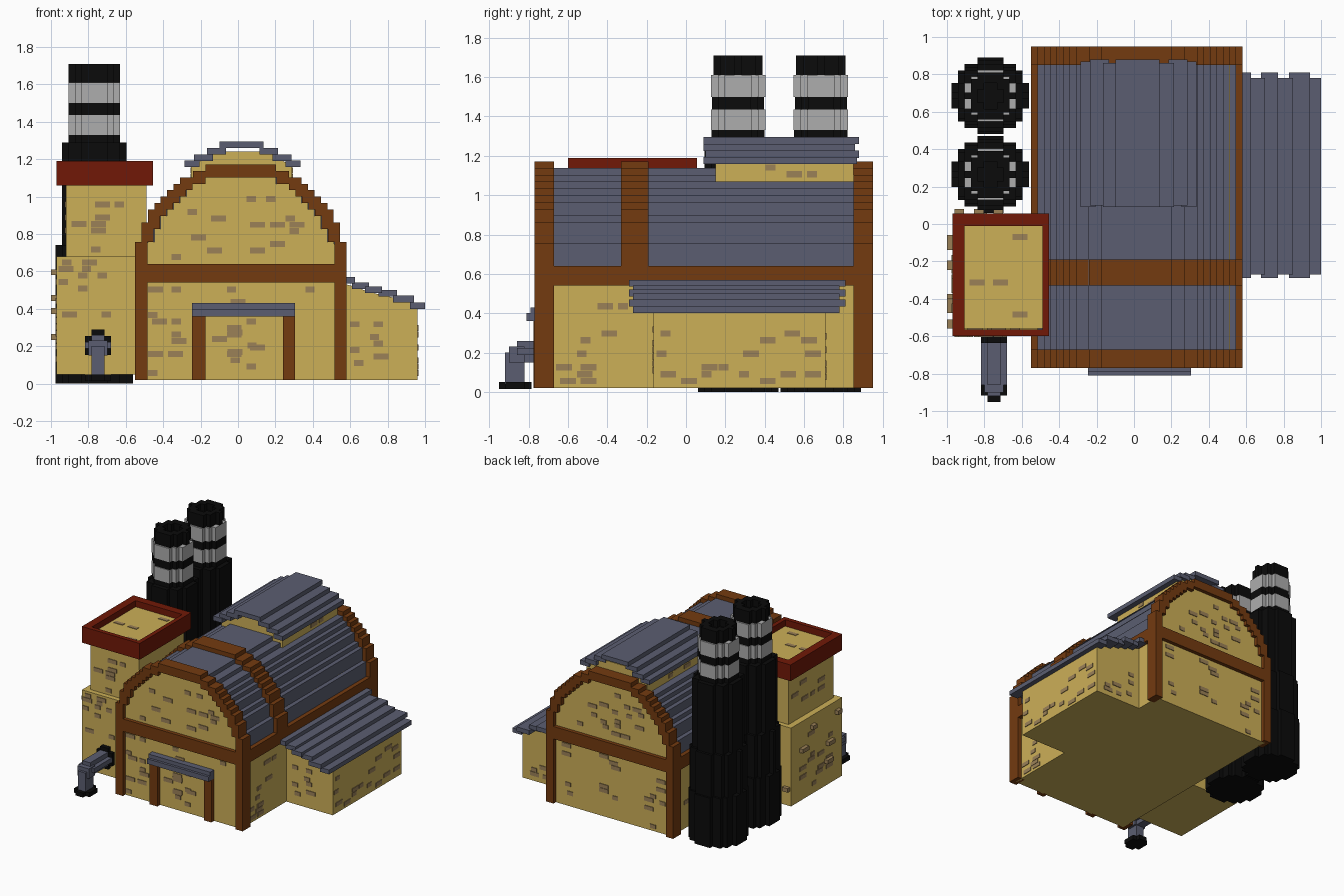
import bpy, bmesh, math, random

if "Cube" in bpy.data.objects:
    bpy.data.objects.remove(bpy.data.objects["Cube"])
random.seed(4)
S = 0.0345          # block size of the stepped curves
CX = 0.015          # centre line of the hall


def mat(name, hexcol):
    m = bpy.data.materials.new(name)
    m.diffuse_color = [(int(hexcol[i:i + 2], 16) / 255) ** 2.2 for i in (0, 2, 4)] + [1]
    m.use_nodes = True
    m.node_tree.nodes["Principled BSDF"].inputs["Base Color"].default_value = m.diffuse_color
    return m


YEL, BRK = mat("sand_wall", "CBAE58"), mat("worn_brick", "9A8058")
BRN, GRY = mat("wood", "733D17"), mat("slate", "5B5E70")
RED, BLK, LGT = mat("red", "701F10"), mat("soot", "131313"), mat("pale_band", "ACACAC")


def finish(name, bm, m):
    bmesh.ops.recalc_face_normals(bm, faces=bm.faces)
    me = bpy.data.meshes.new(name)
    bm.to_mesh(me)
    bm.free()
    me.materials.append(m)
    ob = bpy.data.objects.new(name, me)
    bpy.context.collection.objects.link(ob)
    return ob


def add_prism(bm, pts, axis, a, b):
    clean = []
    for p in pts:
        if not clean or math.dist(p, clean[-1]) > 1e-5:
            clean.append(p)
    put = {'x': lambda p, t: (t, p[0], p[1]), 'y': lambda p, t: (p[0], t, p[1]),
           'z': lambda p, t: (p[0], p[1], t)}[axis]
    va = [bm.verts.new(put(p, a)) for p in clean]
    vb = [bm.verts.new(put(p, b)) for p in clean]
    bm.faces.new(va)
    bm.faces.new(vb[::-1])
    n = len(va)
    for i in range(n):
        j = (i + 1) % n
        bm.faces.new((va[i], vb[i], vb[j], va[j]))


def prism(name, pts, axis, a, b, m):
    bm = bmesh.new()
    add_prism(bm, pts, axis, a, b)
    return finish(name, bm, m)


def rect(u0, u1, v0, v1):
    return [(u0, v0), (u1, v0), (u1, v1), (u0, v1)]


def boxes(name, m, *bs):
    bm = bmesh.new()
    for x0, x1, y0, y1, z0, z1 in bs:
        add_prism(bm, rect(x0, x1, y0, y1), 'z', z0, z1)
    return finish(name, bm, m)


def height(x, r):
    return 0.62 + round(r * math.sqrt(max(0, 1 - (x / r) ** 2)) / S) * S


def arch(r):
    # stepped half circle, left to right
    n = round(2 * r / S)
    w = 2 * r / n
    pts = []
    for i in range(n):
        x = -r + i * w
        h = height(x + w / 2, r)
        pts += [(CX + x, h), (CX + x + w, h)]
    return pts


def band(r_out, r_in, z):
    return ([(CX - r_out, z)] + arch(r_out) + [(CX + r_out, z), (CX + r_in, z)]
            + arch(r_in)[::-1] + [(CX - r_in, z)])


def half_disc(r):
    n = round(2 * r / S)
    h = 2 * r / n
    pts = []
    for i in range(n):
        y = -r + i * h
        w = max(1, round(math.sqrt(r * r - (y + h / 2) ** 2) / S)) * S
        pts += [(w, y), (w, y + h)]
    return pts


def disc(r, cx, cy):
    h = half_disc(r)
    return [(cx + x, cy + y) for x, y in h + [(-x, y) for x, y in h[::-1]]]


def bricks(name, axis, plane, depth, u0, u1, v0, v1, count, ok=lambda u, v: True):
    # scattered worn bricks slightly proud of a wall
    bm = bmesh.new()
    cells = [(u0 + i * 0.105, v0 + j * S) for i in range(int((u1 - u0) / 0.105))
             for j in range(int((v1 - v0) / S))]
    random.shuffle(cells)
    cells = [c for c in cells if ok(*c)][:count]
    for u, v in cells:
        o = random.choice((0, 0.02))
        add_prism(bm, rect(u + o, u + o + random.choice((0.05, 0.08)), v, v + 0.032),
                  axis, plane, plane + depth)
    return finish(name, bm, BRK)


# Main hall: walls, stepped roof, end frames, middle rib
prism("hall_walls", [(CX - .531, .02), (CX - .531, .62)] + arch(.497)
      + [(CX + .531, .62), (CX + .531, .02)], 'y', -.74, .92, YEL)
prism("hall_roof", band(.531, .497, .6), 'y', -.67, .85, GRY)
for nm, y0, y1 in (("front_frame", -.77, -.67), ("back_frame", .85, .95)):
    prism(nm, band(.565, .5, .02), 'y', y0, y1, BRN)
prism("middle_rib", band(.565, .525, .6), 'y', -.33, -.19, BRN)
boxes("wall_beams", BRN,
      (CX - .5, CX + .5, -.77, -.73, .54, .64), (CX - .5, CX + .5, .91, .95, .54, .64),
      (CX + .52, CX + .565, -.67, .85, .54, .64), (CX - .565, CX - .52, -.67, .85, .54, .64))


def gable(u, v):
    if v < .64:
        return v < .5 and not (u < -.13 and u > -.36) and not (.12 < u < .32)
    return all(height(x - CX, .497) - .07 > v for x in (u, u + .1))


bricks("front_bricks", 'y', -.74, -.005, -.48, .51, .04, 1.1, 34, gable)
bricks("back_bricks", 'y', .92, .005, -.48, .51, .04, 1.1, 34, gable)
bricks("right_wall_bricks", 'x', CX + .531, .005, -.66, -.2, .04, .52, 10)
bricks("left_wall_bricks", 'x', CX - .531, -.005, .06, .84, .04, .52, 14)

# Doorway
boxes("door_posts", BRN, (-.245, -.175, -.775, -.73, .02, .36), (.24, .305, -.775, -.73, .02, .36))
boxes("door_canopy", GRY, (-.245, .305, -.79, -.73, .395, .43), (-.245, .305, -.81, -.73, .36, .4))
bricks("door_bricks", 'y', -.74, -.005, -.16, .22, .05, .34, 4)

# Raised ridge vent on the roof
prism("vent_walls", [(-.25, 1.02), (-.25, 1.17), (-.2, 1.19), (-.12, 1.24), (.16, 1.24),
                     (.24, 1.19), (.29, 1.17), (.29, 1.02)], 'y', .15, .85, YEL)
planks = [(-.10, .135, .09, .88, 1.26, 1.295)]
for d0, d1, y0, y1, z in ((.09, .19, .09, .86, 1.225), (.16, .26, .10, .88, 1.19),
                          (.23, .31, .09, .87, 1.158)):
    planks += [(.025 - d1, .025 - d0, y0, y1, z, z + .036), (.025 + d0, .025 + d1, y0, y1, z, z + .036)]
boxes("vent_roof_planks", GRY, *planks)
for x, d in ((-.25, -.004), (.29, .004)):
    bricks("vent_bricks", 'x', x, d, .3, .8, 1.09, 1.16, 3)

# Side annex with stepped lean-to roof
prism("annex_walls", [(.54, .02), (.54, .54), (.62, .52), (.7, .49), (.83, .46), (.93, .43),
                      (.96, .41), (.96, .02)], 'y', -.165, .71, YEL)
steps = ((.56, .625, .535), (.61, .7, .505), (.68, .77, .485), (.75, .85, .465),
         (.83, .94, .435), (.92, 1.0, .4))
boxes("annex_roof_planks", GRY, *[(x0, x1, -.29 + .02 * (i % 2), .81 - .03 * (i % 2), z, z + .035)
                                 for i, (x0, x1, z) in enumerate(steps)])
bricks("annex_side_bricks", 'x', .96, .005, -.15, .7, .04, .38, 16)
for nm, y, d in (("annex_front_bricks", -.165, -.005), ("annex_back_bricks", .71, .005)):
    bricks(nm, 'y', y, d, .6, .95, .06, .4, 7)

# Left tower with red rim
boxes("tower_base", YEL, (-.97, -.5, -.6, .05, .05, .68))
boxes("tower_top", YEL, (-.92, -.49, -.56, .01, .68, 1.14))
boxes("tower_rim", RED, (-.97, -.905, -.6, .055, 1.06, 1.19), (-.49, -.455, -.6, .055, 1.06, 1.19),
      (-.905, -.49, -.6, -.565, 1.06, 1.19), (-.905, -.49, -.01, .055, 1.06, 1.19))
bricks("tower_base_bricks", 'y', -.6, -.005, -.96, -.58, .32, .67, 10)
bricks("tower_top_bricks", 'y', -.56, -.005, -.89, -.5, .7, 1.05, 7)
bricks("tower_roof_bricks", 'z', 1.14, .004, -.88, -.52, -.5, -.05, 4)
bricks("tower_left_bricks", 'x', -.97, -.005, -.58, .03, .08, .67, 12)
bricks("tower_loose_bricks", 'x', -.97, -.03, -.58, .03, .2, .62, 5)
bricks("tower_back_bricks", 'y', .05, .03, -.96, -.6, .1, .67, 4)
bricks("tower_upper_left_bricks", 'x', -.92, -.005, -.55, 0, .7, 1.05, 6)

# Drain pipe at the tower front
PX = -.748
prism("pipe_flange", disc(.085, PX, .205), 'y', -.635, -.59, BLK)
prism("pipe_run", disc(.055, PX, .205), 'y', -.86, -.63, GRY)
prism("pipe_elbow", rect(PX - .05, PX + .05, .15, .23), 'y', -.9, -.82, GRY)
prism("pipe_drop", disc(.05, PX, -.87), 'z', .04, .2, GRY)
prism("pipe_foot", disc(.083, PX, -.868), 'z', .015, .05, BLK)

# Two banded chimneys, stepped taper, open tops
layers = ((0, .4, .205, BLK), (.4, .74, .19, BLK), (.74, 1.29, .17, BLK), (1.29, 1.33, .135, BLK),
          (1.33, 1.435, .138, LGT), (1.435, 1.5, .132, BLK), (1.5, 1.61, .138, LGT),
          (1.61, 1.655, .12, BLK))
for cname, cy in (("front_chimney", .265), ("back_chimney", .685)):
    for i, (z0, z1, r, m) in enumerate(layers):
        prism(f"{cname}_layer_{i}", disc(r, -.768, cy), 'z', z0, z1, m)
    ring = [(0, -.125)] + half_disc(.125) + [(0, .125), (0, .07)] + half_disc(.07)[::-1] + [(0, -.07)]
    for sx in (-1, 1):
        prism(f"{cname}_rim", [(-.768 + sx * x, cy + y) for x, y in ring], 'z', 1.61, 1.71, BLK)
